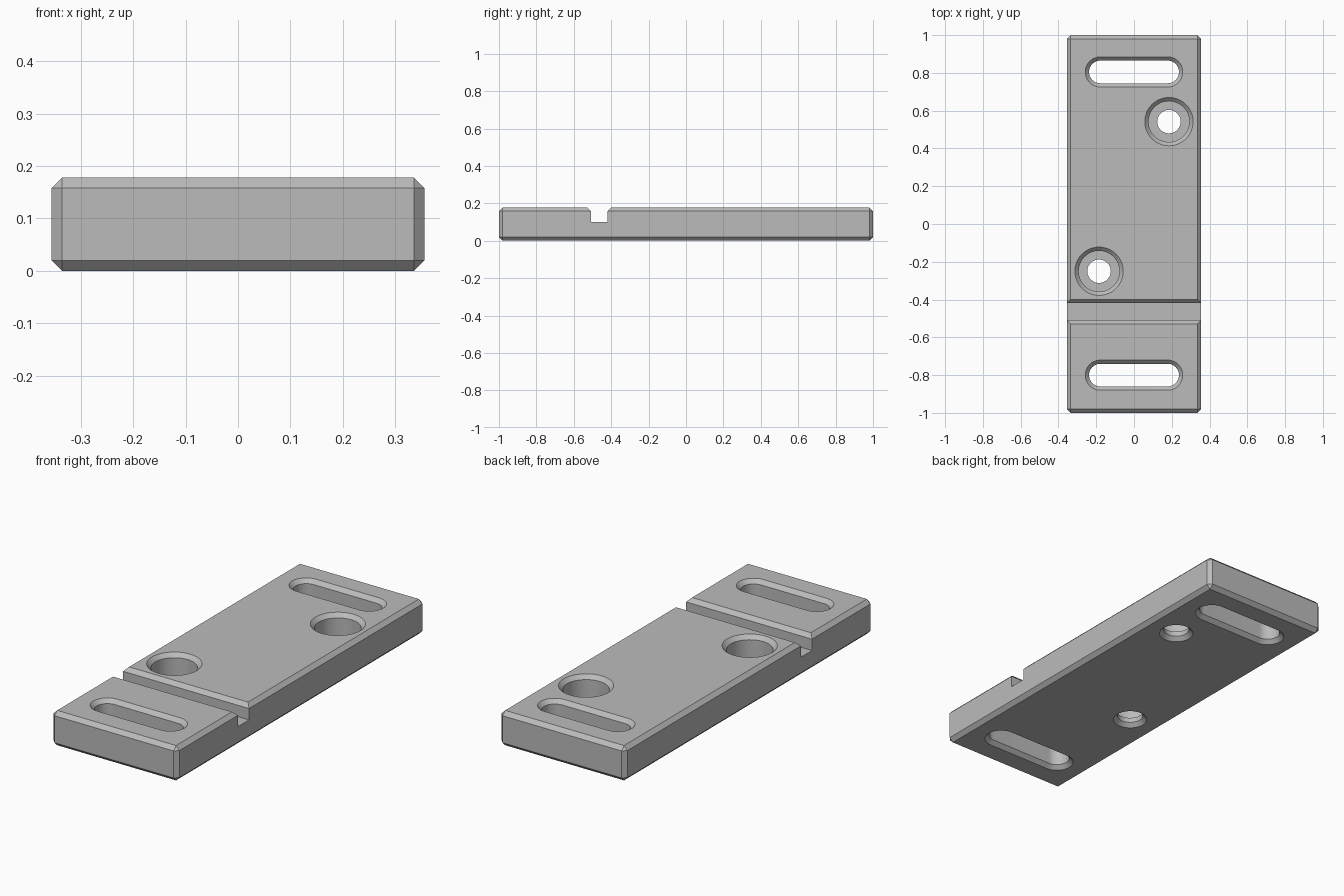
import bpy, bmesh, math
from mathutils import Vector

if "Cube" in bpy.data.objects:
    bpy.data.objects.remove(bpy.data.objects["Cube"], do_unlink=True)

WIDTH, LENGTH, HEIGHT, CHAMFER = 0.712, 2.0, 0.178, 0.02
TOP = HEIGHT - CHAMFER
OVER = 0.02  # how far cutters reach past the surface


def finish(bm, name):
    bmesh.ops.recalc_face_normals(bm, faces=bm.faces)
    mesh = bpy.data.meshes.new(name)
    bm.to_mesh(mesh)
    bm.free()
    obj = bpy.data.objects.new(name, mesh)
    bpy.context.collection.objects.link(obj)
    return obj


def loft(name, rings):
    """Closed solid skinned through matching rings of points."""
    bm = bmesh.new()
    loops = [[bm.verts.new(p) for p in ring] for ring in rings]
    n = len(loops[0])
    for a, b in zip(loops, loops[1:]):
        for i in range(n):
            j = (i + 1) % n
            bm.faces.new((a[i], a[j], b[j], b[i]))
    bm.faces.new(loops[0])
    bm.faces.new(loops[-1])
    return finish(bm, name)


def stadium(x, y, z, radius, reach, steps=24):
    """Circle outline, stretched along x when reach is above zero."""
    points = []
    for side in (1, -1):
        for i in range(steps + (reach > 0)):
            a = math.pi * (i / steps - 0.5)
            points.append(Vector((x + side * (reach + radius * math.cos(a)),
                                  y + side * radius * math.sin(a), z)))
    return points


def opening(name, x, y, profile, reach=0.0):
    return loft(name, [stadium(x, y, z, r, reach) for r, z in profile])


def chamfered(lower, upper, middle=()):
    """Radius and height pairs with a flared mouth on both faces."""
    flare = CHAMFER + OVER
    return [(lower + flare, -OVER), (lower, CHAMFER), *middle,
            (upper, TOP), (upper + flare, HEIGHT + OVER)]


# Chamfered plate
bm = bmesh.new()
bmesh.ops.create_cube(bm, size=1)
bmesh.ops.scale(bm, vec=(WIDTH, LENGTH, HEIGHT), verts=bm.verts)
bmesh.ops.translate(bm, vec=(0, 0, HEIGHT / 2), verts=bm.verts)
bmesh.ops.bevel(bm, geom=bm.edges[:], offset=CHAMFER, segments=1,
                affect='EDGES', profile=0.5)
plate = finish(bm, "mounting_plate")

cutters = []

# Adjustment slots at each end
for y, label in ((0.805, "back"), (-0.80, "front")):
    cutters.append(opening(label + "_slot_cutter", 0, y,
                           chamfered(0.06, 0.06), reach=0.178))

# Counterbored screw holes
BORE_FLOOR = 0.045
for x, y, label in ((0.185, 0.542, "back"), (-0.185, -0.25, "front")):
    step = ((0.062, BORE_FLOOR), (0.108, BORE_FLOOR))
    cutters.append(opening(label + "_screw_cutter", x, y,
                           chamfered(0.062, 0.108, step)))

# Cross groove with chamfered lips
mid, half, floor = -0.464, 0.045, 0.10
right = [(half, floor), (half, TOP), (half + CHAMFER + OVER, HEIGHT + OVER)]
outline = right + [(-y, z) for y, z in reversed(right)]
cutters.append(loft("groove_cutter",
                    [[(x, mid + y, z) for y, z in outline]
                     for x in (-WIDTH, WIDTH)]))

# Cut everything out and bake the result
for cutter in cutters:
    cutter.hide_render = True
    mod = plate.modifiers.new(cutter.name, 'BOOLEAN')
    mod.operation = 'DIFFERENCE'
    mod.solver = 'EXACT'
    mod.object = cutter
depsgraph = bpy.context.evaluated_depsgraph_get()
baked = bpy.data.meshes.new_from_object(plate.evaluated_get(depsgraph))
plate.modifiers.clear()
plate.data = baked
for cutter in cutters:
    bpy.data.objects.remove(cutter, do_unlink=True)

# Plain grey finish
GREY = (0.5, 0.5, 0.5, 1)
material = bpy.data.materials.new("plain_grey")
material.use_nodes = True
material.diffuse_color = GREY
material.node_tree.nodes["Principled BSDF"].inputs["Base Color"].default_value = GREY
plate.data.materials.clear()
plate.data.materials.append(material)

# Smooth bores, crisp edges
bpy.ops.object.select_all(action='DESELECT')
plate.select_set(True)
bpy.context.view_layer.objects.active = plate
bpy.ops.object.shade_smooth_by_angle(angle=math.radians(30))
